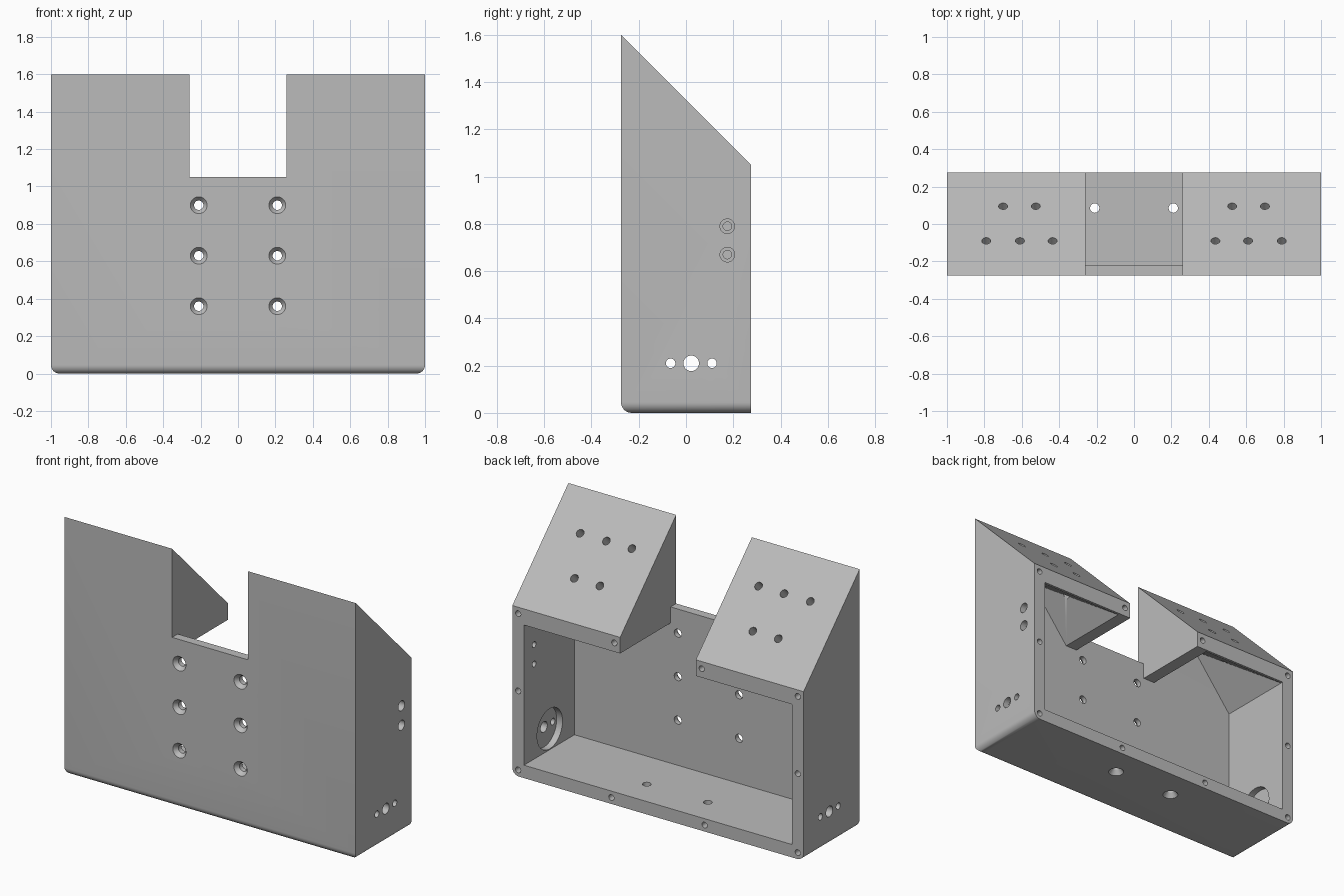
import bpy, bmesh, math
from mathutils import Vector, Matrix

if "Cube" in bpy.data.objects:
    bpy.data.objects.remove(bpy.data.objects["Cube"])

W, D, T = 1.0, 0.275, 0.08      # half width, half depth, wall thickness
FRONT = -0.22                   # inner face of the front wall
TOP = 0.95                      # top of the main cavity


def make_object(name, bm):
    mesh = bpy.data.meshes.new(name)
    bmesh.ops.recalc_face_normals(bm, faces=bm.faces)
    bm.to_mesh(mesh)
    bm.free()
    ob = bpy.data.objects.new(name, mesh)
    bpy.context.collection.objects.link(ob)
    return ob


def hull(name, pts):
    bm = bmesh.new()
    for p in pts:
        bm.verts.new(p)
    bmesh.ops.convex_hull(bm, input=bm.verts[:])
    bmesh.ops.dissolve_limit(bm, angle_limit=0.01, verts=bm.verts[:], edges=bm.edges[:])
    return make_object(name, bm)


def box(x0, x1, y0, y1, z0, z1):
    return hull("box_cutter", [(x, y, z) for x in (x0, x1) for y in (y0, y1) for z in (z0, z1)])


def cut(cutter):
    cutter.hide_render = True
    mod = body.modifiers.new("cut", 'BOOLEAN')
    mod.operation, mod.solver, mod.object = 'DIFFERENCE', 'EXACT', cutter
    bpy.context.view_layer.objects.active = body
    bpy.ops.object.modifier_apply(modifier=mod.name)
    bpy.data.objects.remove(cutter)


def drill(p, direction, r, depth, r_end=None, lead=0.02):
    # round hole starting slightly outside p and running along direction
    d = Vector(direction).normalized()
    r_end = r if r_end is None else r_end
    r_start = r + (r - r_end) * lead / depth
    mid = Vector(p) + d * (depth - lead) / 2
    bm = bmesh.new()
    bmesh.ops.create_cone(bm, cap_ends=True, segments=32, radius1=r_start, radius2=r_end,
                          depth=depth + lead,
                          matrix=Matrix.Translation(mid) @ d.to_track_quat('Z', 'Y').to_matrix().to_4x4())
    cut(make_object("drill_cutter", bm))


# Outer shell: sloped side profile, rounded along the bottom except at the back
body = hull("enclosure_body", [(x, y, z) for x in (-W, W)
                               for y, z in ((-D, 0), (D, 0), (D, 1.05), (-D, 1.6))])
bm = bmesh.new()
bm.from_mesh(body.data)
bottom = [e for e in bm.edges if all(v.co.z < 0.01 for v in e.verts)
          and not all(v.co.y > 0.2 for v in e.verts)]
bmesh.ops.bevel(bm, geom=bottom, offset=0.045, segments=8, profile=0.5, affect='EDGES')
bm.to_mesh(body.data)
bm.free()

# Notch between the two horns, and the open middle behind the front wall
cut(box(-0.26, 0.26, -0.5, 0.5, 1.05, 2))
cut(box(-0.26, 0.26, FRONT, 0.5, 0.9, 1.2))
# Main cavity, open to the back
cut(box(-W + T, W - T, FRONT, 0.5, T, TOP))

for s in (-1, 1):
    # Tapered hollow inside each horn
    cut(hull("horn_hollow_cutter", [(s * x, y, z) for z in (TOP - 0.05, TOP)
                                    for x in (0.34, 0.92) for y in (FRONT, 0.26)]
             + [(s * 0.63, FRONT + 0.03, 1.26)]))
    # Angled indicator holes on each slope
    for x, y in ((0.435, -0.09), (0.61, -0.09), (0.79, -0.09), (0.525, 0.095), (0.70, 0.095)):
        drill((s * x, y, 1.325 - y), (0, -1, -1), 0.024, 0.2)
    # Countersunk front screw holes
    for z in (0.36, 0.63, 0.90):
        drill((s * 0.21, -D, z), (0, 1, 0), 0.025, 0.1)
        drill((s * 0.21, -D, z), (0, 1, 0), 0.045, 0.025, 0.025, 0.01)
    # Countersunk floor holes
    drill((s * 0.21, 0.085, 0), (0, 0, 1), 0.025, 0.12)
    drill((s * 0.21, 0.085, 0), (0, 0, 1), 0.045, 0.03, 0.025, 0.01)
    # Side connector holes with a round pocket on the inside
    for y, r in ((-0.065, 0.02), (0.022, 0.033), (0.11, 0.02)):
        drill((s * W, y, 0.21), (-s, 0, 0), r, 0.12)
    drill((s * (W - T), 0.022, 0.21), (s, 0, 0), 0.125, 0.04)
    # Lid screw holes around the back flange
    for x, z in ((0.96, 0.04), (0.96, 0.53), (0.96, 1.01), (0.32, 0.04), (0.30, 1.005)):
        drill((s * x, D, z), (0, -1, 0), 0.018, 0.12 if z < 1 else 0.06)

# Stepped switch holes on the right side only
for z in (0.67, 0.79):
    drill((W, 0.175, z), (-1, 0, 0), 0.018, 0.12)
    drill((W, 0.175, z), (-1, 0, 0), 0.031, 0.04)

# Single grey material
grey = bpy.data.materials.new("plain grey")
grey.diffuse_color = (0.5, 0.5, 0.5, 1)
grey.use_nodes = True
grey.node_tree.nodes["Principled BSDF"].inputs["Base Color"].default_value = grey.diffuse_color
body.data.materials.clear()
body.data.materials.append(grey)
for f in body.data.polygons:
    f.material_index = 0

bpy.ops.object.select_all(action='DESELECT')
body.select_set(True)
bpy.context.view_layer.objects.active = body
bpy.ops.object.shade_smooth_by_angle(angle=math.radians(30))
